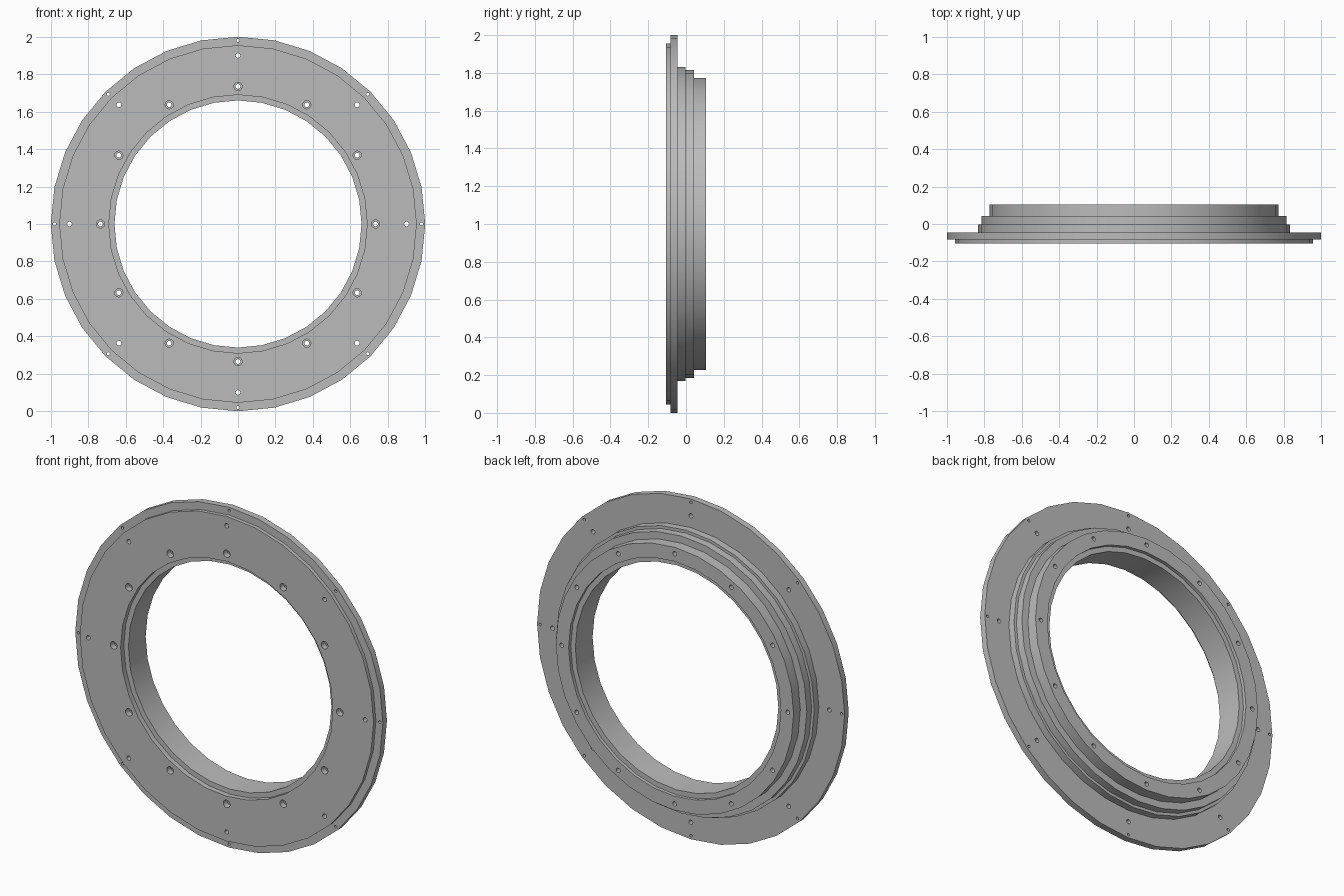
import bpy, bmesh, math
from mathutils import Matrix, Vector

if "Cube" in bpy.data.objects:
    bpy.data.objects.remove(bpy.data.objects["Cube"])

SIDES = 32
FRONT, BACK = -0.105, 0.105

grey = bpy.data.materials.new("plain grey")
grey.use_nodes = True
colour = (0.5, 0.5, 0.5, 1)
grey.diffuse_color = colour
grey.node_tree.nodes["Principled BSDF"].inputs["Base Color"].default_value = colour


def make_object(name, bm):
    mesh = bpy.data.meshes.new(name)
    bmesh.ops.recalc_face_normals(bm, faces=bm.faces)
    bm.to_mesh(mesh)
    bm.free()
    mesh.materials.append(grey)
    obj = bpy.data.objects.new(name, mesh)
    bpy.context.collection.objects.link(obj)
    return obj


def lathe(name, profile):
    """Revolve a closed (radius, y) profile around the y axis at z = 1."""
    bm = bmesh.new()
    rings = []
    for i in range(SIDES):
        a = 2 * math.pi * i / SIDES
        rings.append([bm.verts.new((r * math.sin(a), y, 1 + r * math.cos(a)))
                      for r, y in profile])
    n = len(profile)
    for i in range(SIDES):
        here, there = rings[i], rings[(i + 1) % SIDES]
        for j in range(n):
            k = (j + 1) % n
            bm.faces.new((here[j], here[k], there[k], there[j]))
    return make_object(name, bm)


def drill(bm, count, circle, radius, y0, y1):
    """Add a circle of cylinders that run along y."""
    for i in range(count):
        a = 2 * math.pi * i / count
        centre = Vector((circle * math.sin(a), (y0 + y1) / 2, 1 + circle * math.cos(a)))
        bmesh.ops.create_cone(
            bm, cap_ends=True, segments=12, radius1=radius, radius2=radius,
            depth=y1 - y0,
            matrix=Matrix.Translation(centre) @ Matrix.Rotation(math.pi / 2, 4, "X"))


def cut(obj, bm):
    """Subtract the drill cylinders and keep the plain mesh."""
    cutter = make_object("hole_cutter", bm)
    cutter.hide_render = True
    mod = obj.modifiers.new("holes", "BOOLEAN")
    mod.operation, mod.solver, mod.object = "DIFFERENCE", "EXACT", cutter
    graph = bpy.context.evaluated_depsgraph_get()
    mesh = bpy.data.meshes.new_from_object(obj.evaluated_get(graph))
    obj.modifiers.clear()
    obj.data = mesh
    bpy.data.objects.remove(cutter)


# Stepped ring: bore with a shallow recess at both ends, wide flange, stepped hub
ring = lathe("flange_ring", [
    (0.69, FRONT), (0.955, FRONT), (0.955, -0.083), (1.0, -0.083),
    (1.0, -0.045), (0.832, -0.045), (0.832, -0.003), (0.815, -0.003),
    (0.815, 0.042), (0.773, 0.042), (0.773, BACK), (0.69, BACK),
    (0.69, 0.085), (0.66, 0.085), (0.66, -0.075), (0.69, -0.075)])

# Through holes: hub bolts, flange bolts and rim pins
holes = bmesh.new()
drill(holes, 12, 0.735, 0.013, -0.2, 0.2)
drill(holes, 8, 0.9, 0.013, -0.2, 0.0)
drill(holes, 8, 0.98, 0.008, -0.2, 0.0)
cut(ring, holes)

# Wider seats for the hub bolt heads
seats = bmesh.new()
drill(seats, 12, 0.735, 0.022, -0.2, -0.07)
cut(ring, seats)

bpy.ops.object.select_all(action="DESELECT")
ring.select_set(True)
bpy.context.view_layer.objects.active = ring
bpy.ops.object.shade_smooth_by_angle(angle=math.radians(35))
